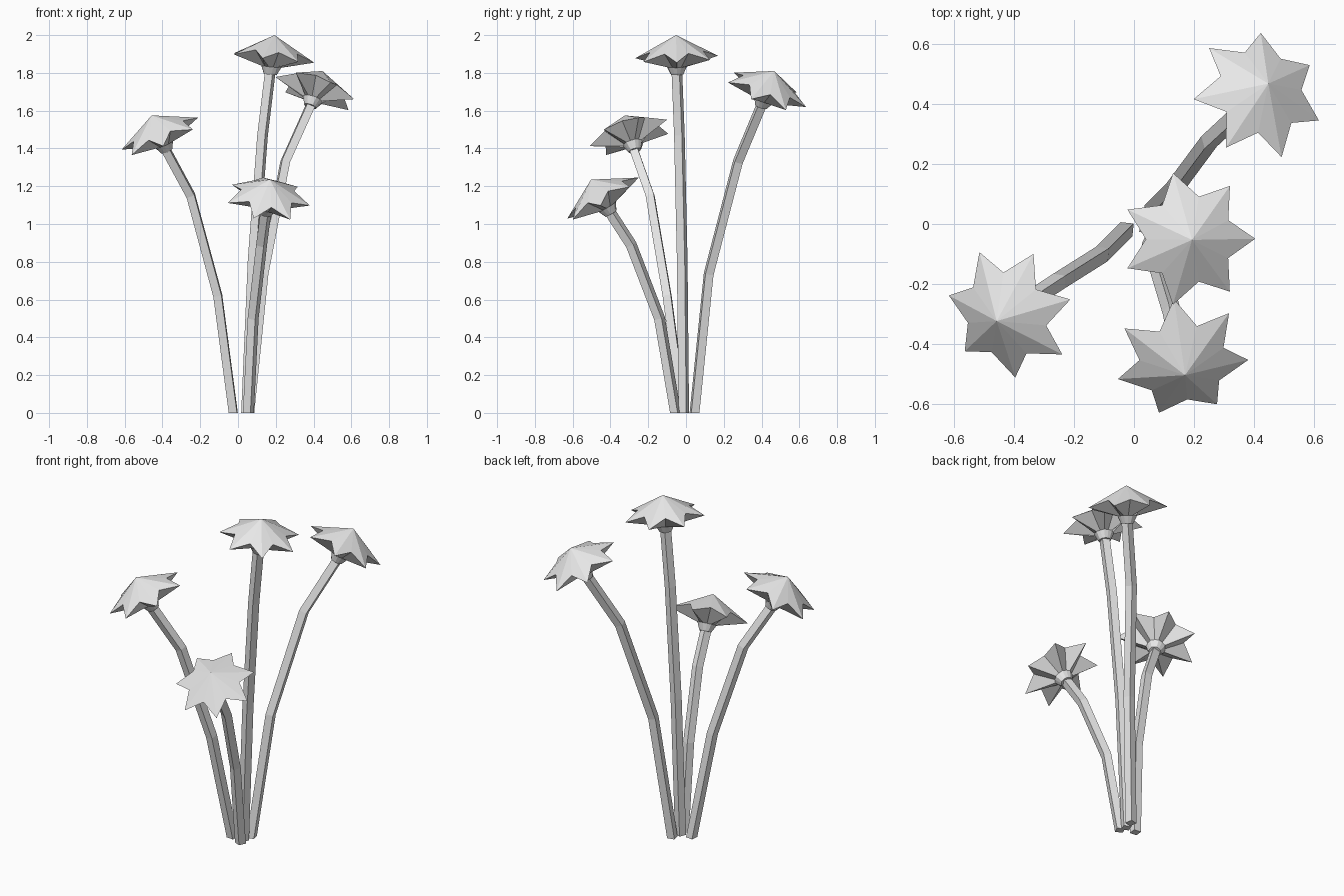
import bpy, bmesh
from math import cos, sin, pi, radians
from mathutils import Vector, Matrix

cube = bpy.data.objects.get("Cube")
if cube:
    bpy.data.objects.remove(cube, do_unlink=True)

grey = bpy.data.materials.new("plain_grey")
grey.use_nodes = True
grey.diffuse_color = (0.8, 0.8, 0.8, 1)
grey.node_tree.nodes["Principled BSDF"].inputs["Base Color"].default_value = (0.8, 0.8, 0.8, 1)

UP = Vector((0, 0, 1))
PETALS = 7


def finish(bm, name):
    bmesh.ops.recalc_face_normals(bm, faces=bm.faces)
    mesh = bpy.data.meshes.new(name)
    bm.to_mesh(mesh)
    bm.free()
    mesh.materials.append(grey)
    bpy.context.scene.collection.objects.link(bpy.data.objects.new(name, mesh))


def bridge(bm, a, b):
    n = len(a)
    for i in range(n):
        j = (i + 1) % n
        bm.faces.new((a[i], a[j], b[j], b[i]))


def stem(name, path, yaw, radius=0.031, sides=4):
    """Square tube swept along a bent path."""
    bm = bmesh.new()
    pts = [Vector(p) for p in path]
    rings = []
    for k, p in enumerate(pts):
        tangent = UP
        if k:
            tangent = (p - pts[k - 1]).normalized()
            if k + 1 < len(pts):
                tangent += (pts[k + 1] - p).normalized()
        turn = UP.rotation_difference(tangent.normalized())
        rings.append([])
        for i in range(sides):
            a = yaw + 2 * pi * i / sides
            rings[-1].append(bm.verts.new(p + turn @ Vector((radius * cos(a), radius * sin(a), 0))))
    for a, b in zip(rings, rings[1:]):
        bridge(bm, a, b)
    bm.faces.new(rings[0])
    bm.faces.new(rings[-1])
    finish(bm, name)


def blossom(name, apex, axis, yaw):
    """Pointed star cap with a tapered cup underneath."""
    bm = bmesh.new()
    count = PETALS * 2

    def ring(tip_r, tip_z, valley_r, valley_z):
        out = []
        for i in range(count):
            r, z = (valley_r, valley_z) if i % 2 else (tip_r, tip_z)
            a = yaw + pi * i / PETALS
            out.append(bm.verts.new((r * cos(a), r * sin(a), z)))
        return out

    star = ring(0.225, -0.122, 0.145, -0.085)
    cup = ring(0.055, -0.168, 0.052, -0.168)
    base = ring(0.034, -0.21, 0.033, -0.21)
    top = bm.verts.new((0, 0, 0))
    for i in range(count):
        bm.faces.new((star[i], star[(i + 1) % count], top))
    bridge(bm, cup, star)
    bridge(bm, base, cup)
    bm.faces.new(base)
    turn = UP.rotation_difference(Vector(axis).normalized()).to_matrix().to_4x4()
    bm.transform(Matrix.Translation(apex) @ turn)
    finish(bm, name)


# Each flower: stem path, blossom apex, blossom axis, blossom turn in degrees
flowers = {
    "tall": ([(0.045, -0.012, 0), (0.08, -0.02, 0.81), (0.13, -0.035, 1.47), (0.17, -0.048, 1.8)],
             (0.193, -0.053, 2.0), (0.11, -0.03, 1), 0),
    "back": ([(0.06, 0.045, 0), (0.135, 0.12, 0.735), (0.25, 0.275, 1.33), (0.385, 0.4, 1.63)],
             (0.447, 0.467, 1.81), (0.062, 0.067, 0.18), 32),
    "right": ([(-0.025, -0.018, 0), (-0.107, -0.1, 0.62), (-0.25, -0.19, 1.15), (-0.38, -0.275, 1.39)],
              (-0.457, -0.323, 1.575), (-0.077, -0.05, 0.18), 14),
    "front": ([(0.055, -0.055, 0), (0.08, -0.14, 0.5), (0.125, -0.29, 0.89), (0.147, -0.4, 1.06)],
              (0.17, -0.503, 1.235), (0.02, -0.1, 0.17), -5),
}
for name, (path, apex, axis, yaw) in flowers.items():
    stem(name + "_stem", path, radians(yaw + 25))
    blossom(name + "_blossom", apex, axis, radians(yaw))
